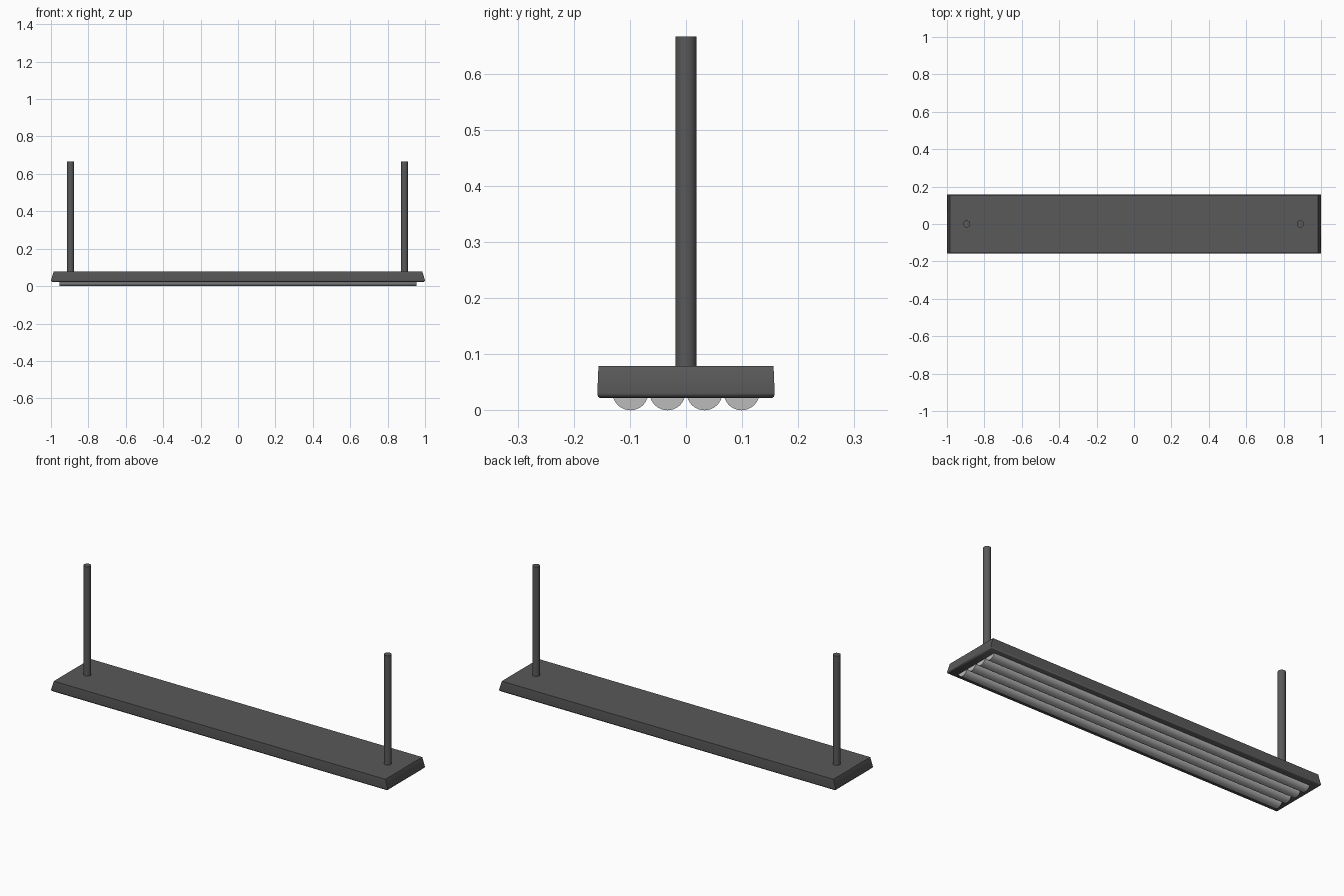
import bpy, bmesh, math
from mathutils import Matrix

if "Cube" in bpy.data.objects:
    bpy.data.objects.remove(bpy.data.objects["Cube"])


def material(name, value):
    m = bpy.data.materials.new(name)
    m.diffuse_color = (value, value, value, 1)
    m.use_nodes = True
    m.node_tree.nodes["Principled BSDF"].inputs["Base Color"].default_value = m.diffuse_color
    return m


dark = material("dark_metal", 0.1)
light = material("tube_glass", 0.5)


def finish(name, bm, mat, angle):
    bmesh.ops.recalc_face_normals(bm, faces=bm.faces)
    mesh = bpy.data.meshes.new(name)
    bm.to_mesh(mesh)
    bm.free()
    obj = bpy.data.objects.new(name, mesh)
    bpy.context.collection.objects.link(obj)
    mesh.materials.append(mat)
    bpy.ops.object.select_all(action='DESELECT')
    bpy.context.view_layer.objects.active = obj
    obj.select_set(True)
    bpy.ops.object.shade_smooth_by_angle(angle=math.radians(angle))
    return obj


def cylinder(name, radius, length, centre, axis, mat, sides):
    bm = bmesh.new()
    rot = Matrix.Rotation(math.pi / 2, 4, 'Y') if axis == 'X' else Matrix.Identity(4)
    bmesh.ops.create_cone(bm, cap_ends=True, segments=sides, radius1=radius, radius2=radius,
                          depth=length, matrix=Matrix.Translation(centre) @ rot)
    return finish(name, bm, mat, 40)


# Housing: stacked rectangles (half length, half width, height), sloped ends, soft lower edge
bm = bmesh.new()
rings = []
for hx, hy, z in [(0.991, 0.154, 0.022), (0.997, 0.157, 0.0245), (1.0, 0.158, 0.031), (0.985, 0.156, 0.079)]:
    rings.append([bm.verts.new((sx * hx, sy * hy, z))
                  for sx, sy in ((-1, -1), (1, -1), (1, 1), (-1, 1))])
for low, high in zip(rings, rings[1:]):
    for i in range(4):
        j = (i + 1) % 4
        bm.faces.new((low[i], low[j], high[j], high[i]))
bm.faces.new(rings[0])
bm.faces.new(rings[-1])
finish("housing", bm, dark, 50)

# Four tubes half sunk into the underside
for i in range(4):
    y = -0.099 + i * 0.066
    cylinder(f"light_tube_{i + 1}", 0.032, 1.91, (0, y, 0.032), 'X', light, 32)

# Two hanging rods
for side, x in (("left", -0.895), ("right", 0.89)):
    cylinder(f"{side}_hanging_rod", 0.019, 0.595, (x, 0, 0.3685), 'Z', dark, 32)
